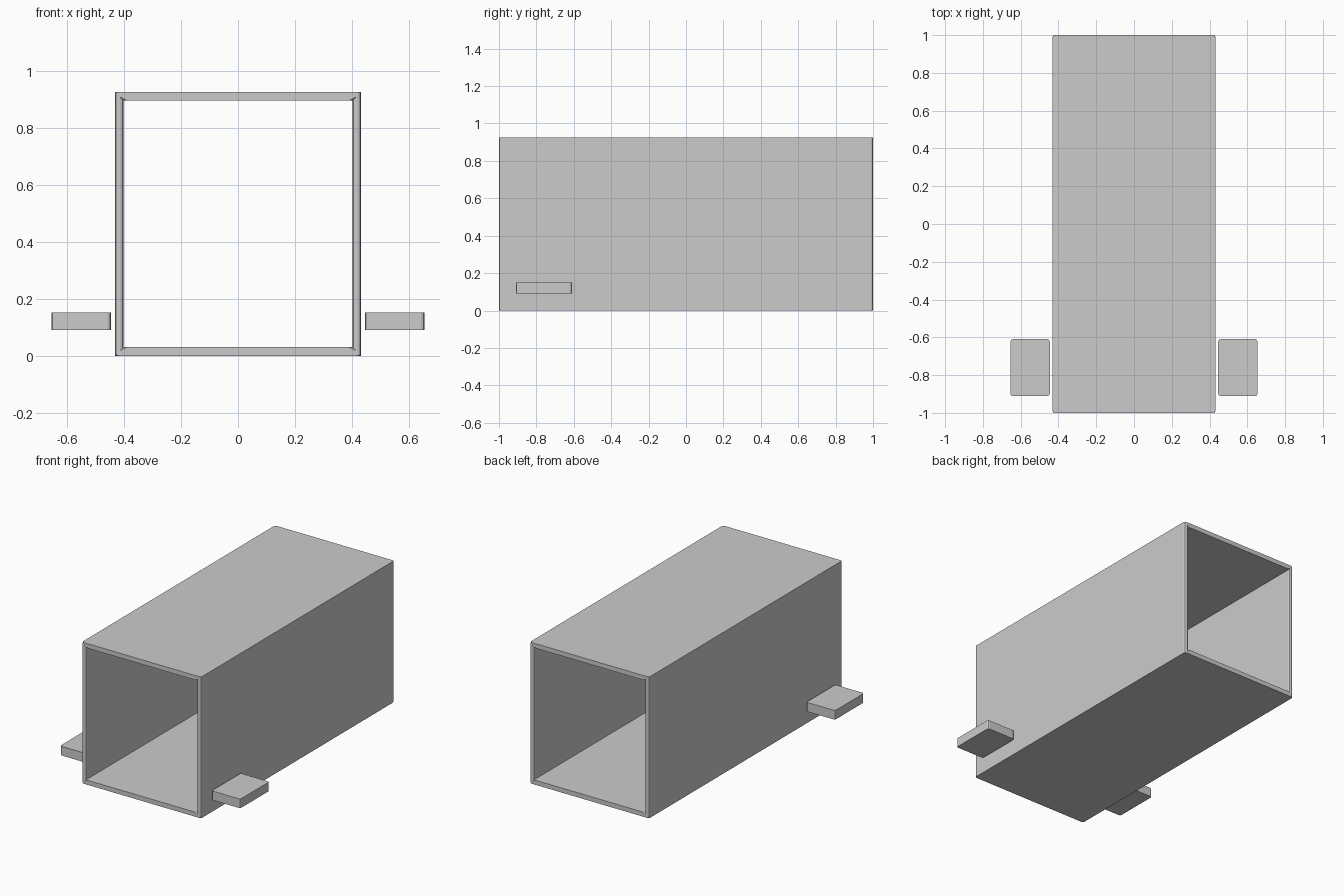
import bpy
import bmesh
from mathutils import Vector

default = bpy.data.objects.get("Cube")
if default:
    bpy.data.objects.remove(default, do_unlink=True)

grey = bpy.data.materials.new("plain_grey")
grey.use_nodes = True
COLOUR = (0.6, 0.6, 0.6, 1)
grey.diffuse_color = COLOUR
grey.node_tree.nodes["Principled BSDF"].inputs["Base Color"].default_value = COLOUR

WIDTH, LENGTH, HEIGHT, WALL = 0.864, 2.0, 0.926, 0.03
ROUND = 0.012


def finish(bm, name):
    """Round the upright edges and turn the mesh into an object."""
    bmesh.ops.recalc_face_normals(bm, faces=bm.faces)
    upright = [e for e in bm.edges
               if abs((e.verts[0].co - e.verts[1].co).normalized().z) > 0.99]
    bmesh.ops.bevel(bm, geom=upright, offset=ROUND, segments=2,
                    profile=0.5, affect='EDGES')
    mesh = bpy.data.meshes.new(name)
    bm.to_mesh(mesh)
    bm.free()
    mesh.materials.append(grey)
    obj = bpy.data.objects.new(name, mesh)
    bpy.context.collection.objects.link(obj)
    return obj


def box(name, size, centre):
    bm = bmesh.new()
    bmesh.ops.create_cube(bm, size=1)
    for v in bm.verts:
        v.co = v.co * Vector(size) + Vector(centre)
    return finish(bm, name)


# Open-ended square tunnel: outer and inner rings joined at both ends
bm = bmesh.new()
rings = []
for y in (-LENGTH / 2, LENGTH / 2):
    for inset in (0, WALL):
        x = WIDTH / 2 - inset
        low, high = inset, HEIGHT - inset
        rings.append([bm.verts.new((px, y, pz)) for px, pz in
                      ((-x, low), (x, low), (x, high), (-x, high))])
front_out, front_in, back_out, back_in = rings
for a, b in ((front_out, front_in), (front_in, back_in),
             (back_in, back_out), (back_out, front_out)):
    for i in range(4):
        j = (i + 1) % 4
        bm.faces.new((a[i], a[j], b[j], b[i]))

# Drop the mitred corner edges so the end frames have upright posts only at
# the outer and inner corners
finish(bm, "tunnel_body")

# Flat side blocks, one either side near the front
for name, side in (("left_side_block", 1), ("right_side_block", -1)):
    box(name, (0.208, 0.3, 0.06), (side * 0.55, -0.76, 0.121))
